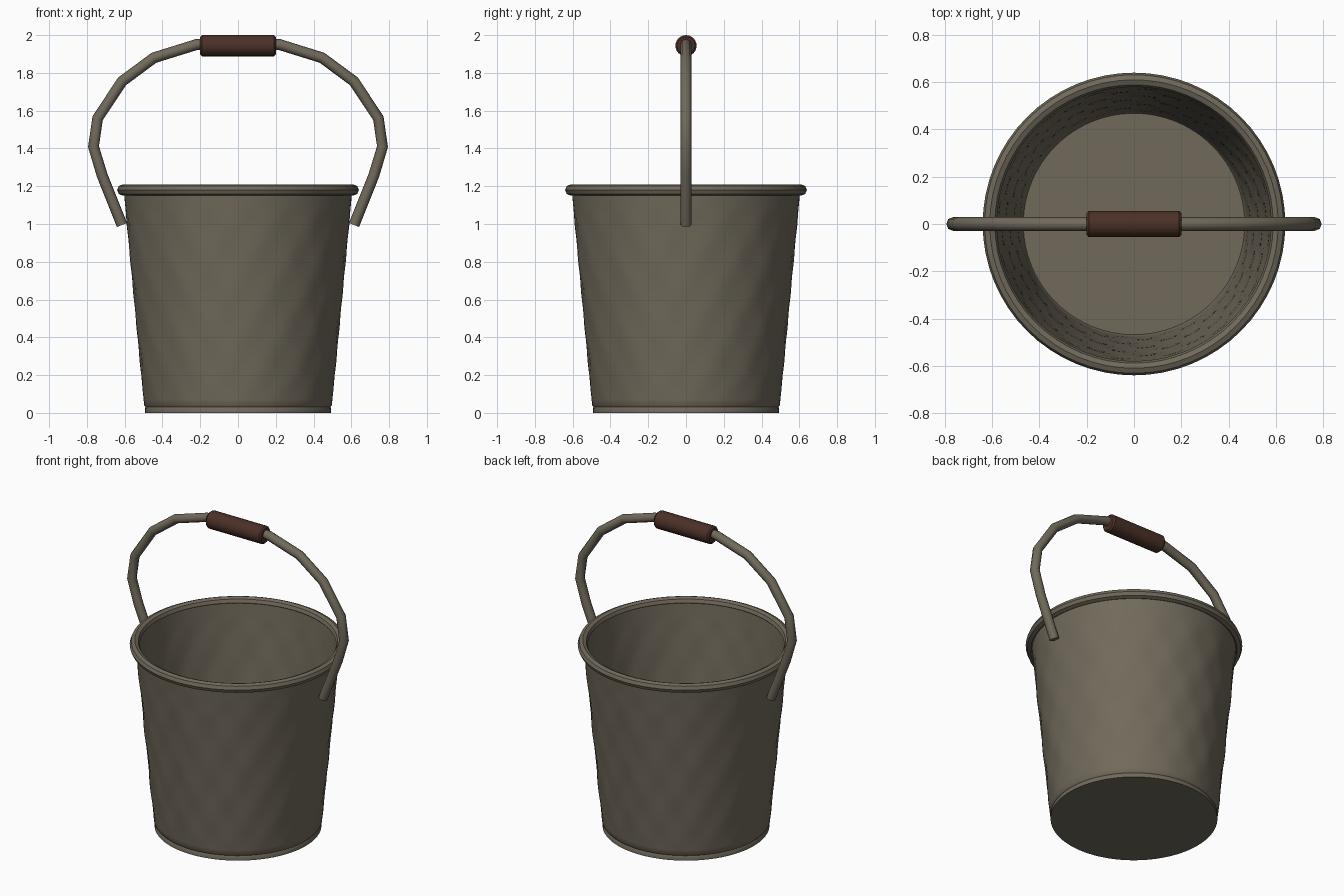
import bpy, bmesh, math

if "Cube" in bpy.data.objects:
    bpy.data.objects.remove(bpy.data.objects["Cube"])


def material(name, rgb):
    m = bpy.data.materials.new(name)
    m.diffuse_color = (*rgb, 1)
    m.use_nodes = True
    m.node_tree.nodes["Principled BSDF"].inputs["Base Color"].default_value = m.diffuse_color
    return m


metal = material("dull_grey_brown_metal", (0.165, 0.143, 0.105))
wood = material("dark_brown_wood", (0.068, 0.030, 0.020))


def finish(ob, mat, angle=40):
    ob.data.materials.clear()
    ob.data.materials.append(mat)
    bpy.ops.object.select_all(action='DESELECT')
    ob.select_set(True)
    bpy.context.view_layer.objects.active = ob
    bpy.ops.object.shade_smooth_by_angle(angle=math.radians(angle))


def lathe(name, profile, mat, sides, closed=False, dent=None):
    """Spin (radius, z) points round z; open ends are capped."""
    bm = bmesh.new()
    rings = []
    for r, z in profile:
        ring = []
        for i in range(sides):
            a = 2 * math.pi * i / sides
            q = r + (dent(a, z) if dent else 0)
            ring.append(bm.verts.new((q * math.cos(a), q * math.sin(a), z)))
        rings.append(ring)
    pairs = list(zip(rings, rings[1:]))
    if closed:
        pairs.append((rings[-1], rings[0]))
    for lo, hi in pairs:
        for i in range(sides):
            j = (i + 1) % sides
            bm.faces.new((lo[i], lo[j], hi[j], hi[i]))
    if not closed:
        bm.faces.new(rings[0][::-1])
        bm.faces.new(rings[-1])
    bmesh.ops.recalc_face_normals(bm, faces=bm.faces)
    me = bpy.data.meshes.new(name)
    bm.to_mesh(me)
    bm.free()
    ob = bpy.data.objects.new(name, me)
    bpy.context.collection.objects.link(ob)
    finish(ob, mat)
    return ob


# Tapered pail wall with shallow hammered dents, inside and out
def wall_radius(z):
    return 0.493 + 0.112 * z / 1.18


def hammered(a, z):
    fade = max(0, min(1, (z - 0.05) / 0.1, (1.12 - z) / 0.1))
    return 0.0035 * fade * math.sin(16 * a) * math.sin(2 * math.pi * z / 0.36)


STEPS = 36
heights = [0.04 + 1.14 * i / STEPS for i in range(STEPS + 1)]
outer = [(0.493, 0), (0.493, 0.025), (0.489, 0.03)]
outer += [(wall_radius(z), z) for z in heights]
inner = [(wall_radius(z) - 0.022, z) for z in reversed(heights)]
lathe("pail_body", outer + inner + [(0.468, 0.025)], metal, 96, dent=hammered)

# Rolled rim
rim = [(0.61 + 0.03 * math.cos(k * math.pi / 4),
        1.18 + 0.03 * math.sin(k * math.pi / 4)) for k in range(8)]
lathe("rolled_rim", rim, metal, 64, closed=True)

# Faceted bail handle, mirrored from one half path
half = [(0.614, 0.995), (0.72, 1.26), (0.765, 1.41), (0.743, 1.56),
        (0.614, 1.755), (0.445, 1.88), (0.22, 1.95)]
path = [(-x, z) for x, z in half] + [(0, 1.96)] + half[::-1]
cu = bpy.data.curves.new("bail_handle", 'CURVE')
cu.dimensions = '3D'
cu.bevel_depth = 0.029
cu.bevel_resolution = 2
cu.use_fill_caps = True
sp = cu.splines.new('POLY')
sp.points.add(len(path) - 1)
for p, (x, z) in zip(sp.points, path):
    p.co = (x, 0, z, 1)
handle = bpy.data.objects.new("bail_handle", cu)
bpy.context.collection.objects.link(handle)
bpy.ops.object.select_all(action='DESELECT')
handle.select_set(True)
bpy.context.view_layer.objects.active = handle
bpy.ops.object.convert(target='MESH')
finish(bpy.context.view_layer.objects.active, metal, 50)

# Wooden grip with softened ends
grip = lathe("wooden_grip", [(0.047, -0.2), (0.056, -0.19), (0.056, 0.19), (0.047, 0.2)],
             wood, 24)
grip.rotation_euler = (0, math.pi / 2, 0)
grip.location = (0, 0, 1.944)
